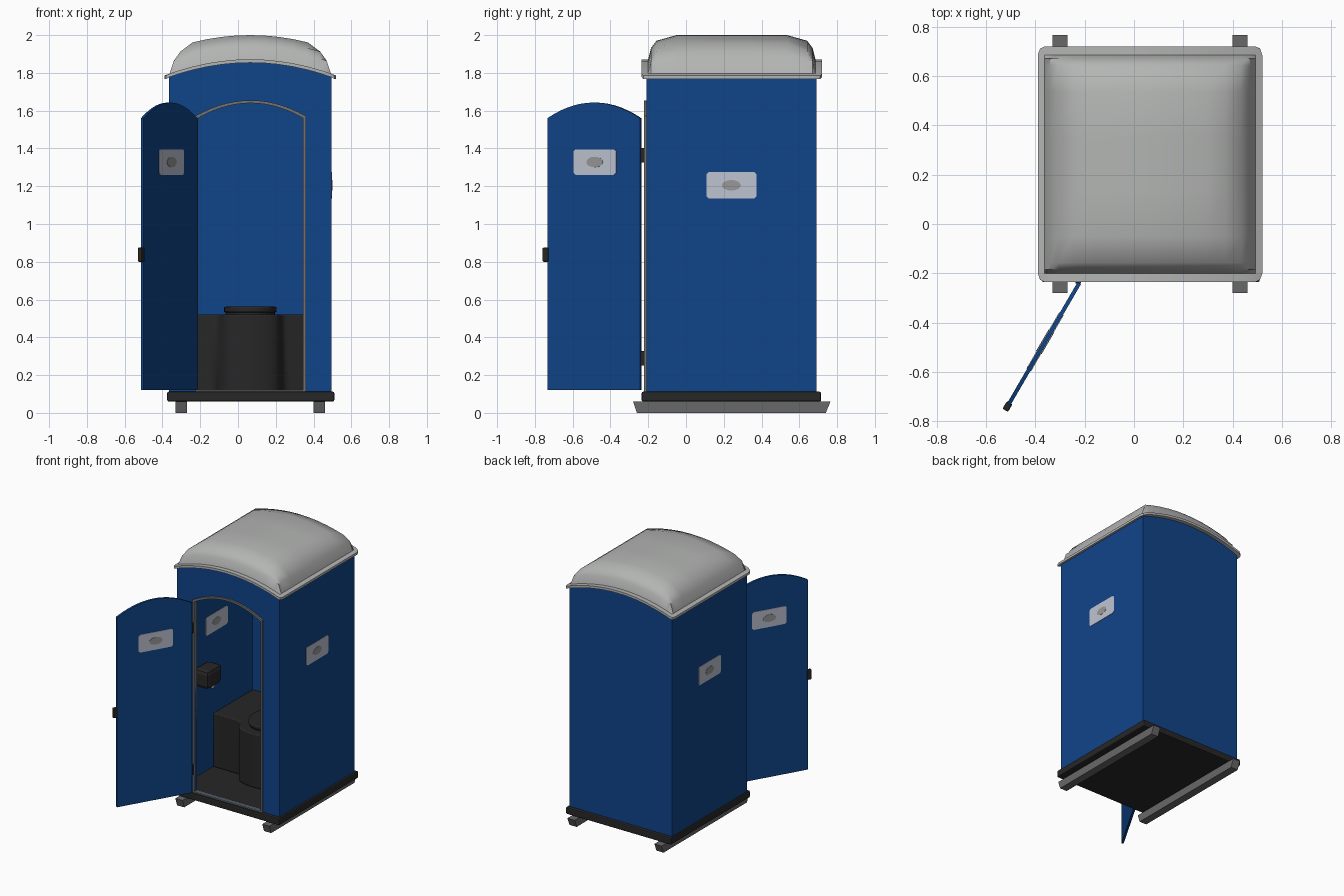
import bpy, bmesh, math
from mathutils import Matrix, Vector

if "Cube" in bpy.data.objects:
    bpy.data.objects.remove(bpy.data.objects["Cube"])


def material(name, r, g, b):
    m = bpy.data.materials.new(name)
    m.diffuse_color = (r, g, b, 1)
    m.use_nodes = True
    m.node_tree.nodes["Principled BSDF"].inputs["Base Color"].default_value = m.diffuse_color
    return m


BLUE = material("blue plastic", .005, .058, .25)
ROOF = material("pale grey roof", .45, .46, .45)
DARK = material("dark plastic", .02, .02, .02)
SKID = material("skid grey", .14, .14, .14)
TRIM = material("trim grey", .17, .17, .17)
PLATE = material("pale plate", .52, .55, .64)
SPOT = material("spot grey", .31, .315, .31)

CX = .065                      # centre line of the cabin
XL, XR, YF, YB = -.365, .495, -.21, .69
WALL = .016


def finish(name, bm, mat, matrix=None, bevel=0, smooth=False):
    bmesh.ops.recalc_face_normals(bm, faces=bm.faces)
    me = bpy.data.meshes.new(name)
    bm.to_mesh(me)
    bm.free()
    ob = bpy.data.objects.new(name, me)
    bpy.context.collection.objects.link(ob)
    me.materials.append(mat)
    if matrix:
        ob.matrix_world = matrix
    if bevel:
        mod = ob.modifiers.new("bevel", "BEVEL")
        mod.width, mod.segments, mod.limit_method = bevel, 2, "ANGLE"
    if smooth:
        bpy.ops.object.select_all(action="DESELECT")
        ob.select_set(True)
        bpy.context.view_layer.objects.active = ob
        bpy.ops.object.shade_smooth_by_angle(angle=math.radians(40))
    return ob


def upright(origin, d):
    """Local x runs along d, local y is up, local z is the outward side."""
    d, up = Vector(d).normalized(), Vector((0, 0, 1))
    return Matrix.Translation(origin) @ Matrix((d, up, d.cross(up))).transposed().to_4x4()


def prism(name, pts, depth, mat, matrix, **kw):
    bm = bmesh.new()
    lo = [bm.verts.new((x, y, 0)) for x, y in pts]
    hi = [bm.verts.new((x, y, depth)) for x, y in pts]
    bm.faces.new(lo)
    bm.faces.new(hi)
    for i in range(len(pts)):
        j = (i + 1) % len(pts)
        bm.faces.new((lo[i], lo[j], hi[j], hi[i]))
    return finish(name, bm, mat, matrix, **kw)


def ring(name, inner, outer, depth, mat, matrix):
    bm = bmesh.new()
    loops = [[bm.verts.new((x, y, z)) for x, y in p]
             for p, z in ((inner, 0), (outer, 0), (outer, depth), (inner, depth))]
    for k in range(4):
        a, b = loops[k], loops[(k + 1) % 4]
        for i in range(len(a)):
            j = (i + 1) % len(a)
            bm.faces.new((a[i], a[j], b[j], b[i]))
    return finish(name, bm, mat, matrix)


def box(name, lo, hi, mat, matrix=None, **kw):
    bm = bmesh.new()
    bmesh.ops.create_cube(bm, size=1)
    for v in bm.verts:
        v.co = [(a + b) / 2 + c * (b - a) for a, b, c in zip(lo, hi, v.co)]
    return finish(name, bm, mat, matrix, **kw)


def arched(x0, x1, z0, z1, rise, n=14):
    """Outline with straight sides and a shallow arched top."""
    top = []
    for i in range(n + 1):
        u = -1 + 2 * i / n
        top.append(((x0 + x1) / 2 + u * (x1 - x0) / 2, z1 + rise * (1 - u * u)))
    return [(x0, z0)] + top + [(x1, z0)]


def sign(name, origin, d, w, h):
    """Thin plate with clipped corners and an oval spot."""
    a, b, c = w / 2, h / 2, .012
    pts = [(-a + c, -b), (a - c, -b), (a, -b + c), (a, b - c),
           (a - c, b), (-a + c, b), (-a, b - c), (-a, -b + c)]
    prism(name + "_plate", pts, .003, PLATE, upright(origin, d))
    oval = [(.05 * math.cos(t * math.tau / 16), .028 * math.sin(t * math.tau / 16)) for t in range(16)]
    prism(name + "_spot", oval, .005, SPOT, upright(origin, d))


# skids and floor tray
for side, x in (("left", -.33), ("right", .40)):
    prism(side + "_skid", [(-.26, 0), (.74, 0), (.765, .06), (-.28, .06)], .06, SKID,
          upright((x, 0, 0), (0, 1, 0)))
box("floor_tray", (-.375, -.235, .06), (.51, .715, .112), DARK, bevel=.008)

# cabin walls
box("left_wall", (XL, YF, .11), (XL + WALL, YB, 1.785), BLUE)
box("right_wall", (XR - WALL, YF, .11), (XR, YB, 1.785), BLUE)
outline = arched(XL, XR, .11, 1.78, .078)
prism("back_wall", outline, WALL, BLUE, upright((0, YB, 0), (1, 0, 0)))
bpy.data.objects["back_wall"].location.y = YB
opening = arched(-.212, .345, .122, 1.56, .08)
ring("front_wall", opening, outline, WALL, BLUE, upright((0, YF + WALL, 0), (1, 0, 0)))
ring("door_frame", opening, arched(-.226, .359, .11, 1.572, .083), .033, TRIM,
     upright((0, YF + .02, 0), (1, 0, 0)))

# signs on both faces of each side wall
for name, x, dy in (("right_outer", XR, 1), ("left_outer", XL, -1),
                    ("right_inner", XR - WALL, -1), ("left_inner", XL + WALL, 1)):
    sign(name + "_sign", (x, .24, 1.205), (0, dy, 0), .265, .14)

# open door with hinges, latch and signs
hinge, swing = Vector((-.222, -.24, 0)), Vector((-.503, -.864, 0)).normalized()
out = swing.cross(Vector((0, 0, 1)))
prism("door", arched(0, .567, .12, 1.56, .083), .016, BLUE, upright(hinge - out * .008, swing))
box("door_latch", (.56, .80, -.013), (.596, .875, .013), DARK, upright(hinge, swing), bevel=.006)
for s, name in ((1, "door_outer_sign"), (-1, "door_inner_sign")):
    sign(name, hinge + swing * .275 + out * .008 * s + Vector((0, 0, 1.328)), swing * s, .262, .135)
for name, z in (("lower_hinge", .25), ("upper_hinge", 1.325)):
    box(name, (-.237, -.242, z), (-.214, -.205, z + .077), DARK, bevel=.004)

# roof: stepped dome following the arch, with an overhanging rim
RISE = [0, 0, .06, .098, .128]
IX, IY = [0, .028, .05, .085, .15], [0, .035, .05, .078, .185]


def stations(lo, hi, insets, n):
    a, b = lo + insets[-1], hi - insets[-1]
    return ([lo + i for i in insets] + [a + (b - a) * k / n for k in range(1, n)]
            + [hi - i for i in reversed(insets)])


xs, ys = stations(-.39, .52, IX, 8), stations(-.235, .72, IY, 3)
bm = bmesh.new()
grid = []
for i, x in enumerate(xs):
    row = []
    for j, y in enumerate(ys):
        k = min(i, j, len(xs) - 1 - i, len(ys) - 1 - j, 4)
        z = 1.795 + .077 * (1 - ((x - CX) / .43) ** 2) + RISE[k]
        corner = i in (0, len(xs) - 1) and j in (0, len(ys) - 1)
        pull = .98 if corner else 1
        row.append(bm.verts.new((CX + (x - CX) * pull, .2425 + (y - .2425) * pull, z)))
    grid.append(row)
for i in range(len(xs) - 1):
    for j in range(len(ys) - 1):
        bm.faces.new((grid[i][j], grid[i + 1][j], grid[i + 1][j + 1], grid[i][j + 1]))
low = bmesh.ops.extrude_face_region(bm, geom=bm.faces[:])["geom"]
for v in low:
    if isinstance(v, bmesh.types.BMVert):
        v.co.z -= .018
finish("roof", bm, ROOF, smooth=True)

# waste tank with rounded front, and seat
half = [(.415, .2), (.21, .2), (.178, .185), (.158, .15)]
arc = [(.15 * math.cos(a), .14 - .06 * math.sin(a)) for a in [math.pi * k / 12 for k in range(1, 12)]]
profile = ([(CX + x, y) for x, y in half] + [(CX + x, y) for x, y in arc]
           + [(CX - x, y) for x, y in reversed(half)] + [(XL + WALL, .675), (XR - WALL, .675)])
prism("waste_tank", profile, .41, DARK, Matrix.Translation((0, 0, .11)), bevel=.008, smooth=True)
circle = [(.14 * math.cos(math.tau * k / 28), .165 * math.sin(math.tau * k / 28)) for k in range(28)]
prism("seat_neck", [(x * .93, y * .93) for x, y in circle], .02, DARK, Matrix.Translation((CX, .29, .518)))
prism("seat", circle, .03, DARK, Matrix.Translation((CX, .29, .532)), bevel=.008, smooth=True)

# paper holder on the left wall
box("paper_holder", (XL + WALL, -.04, .81), (-.225, .14, .95), DARK, bevel=.03)
paper = [(.02 * math.cos(math.tau * k / 12), .02 * math.sin(math.tau * k / 12)) for k in range(12)]
prism("paper_roll", paper, .06, PLATE, upright((-.31, .06, .805), (0, 1, 0)), smooth=True)
